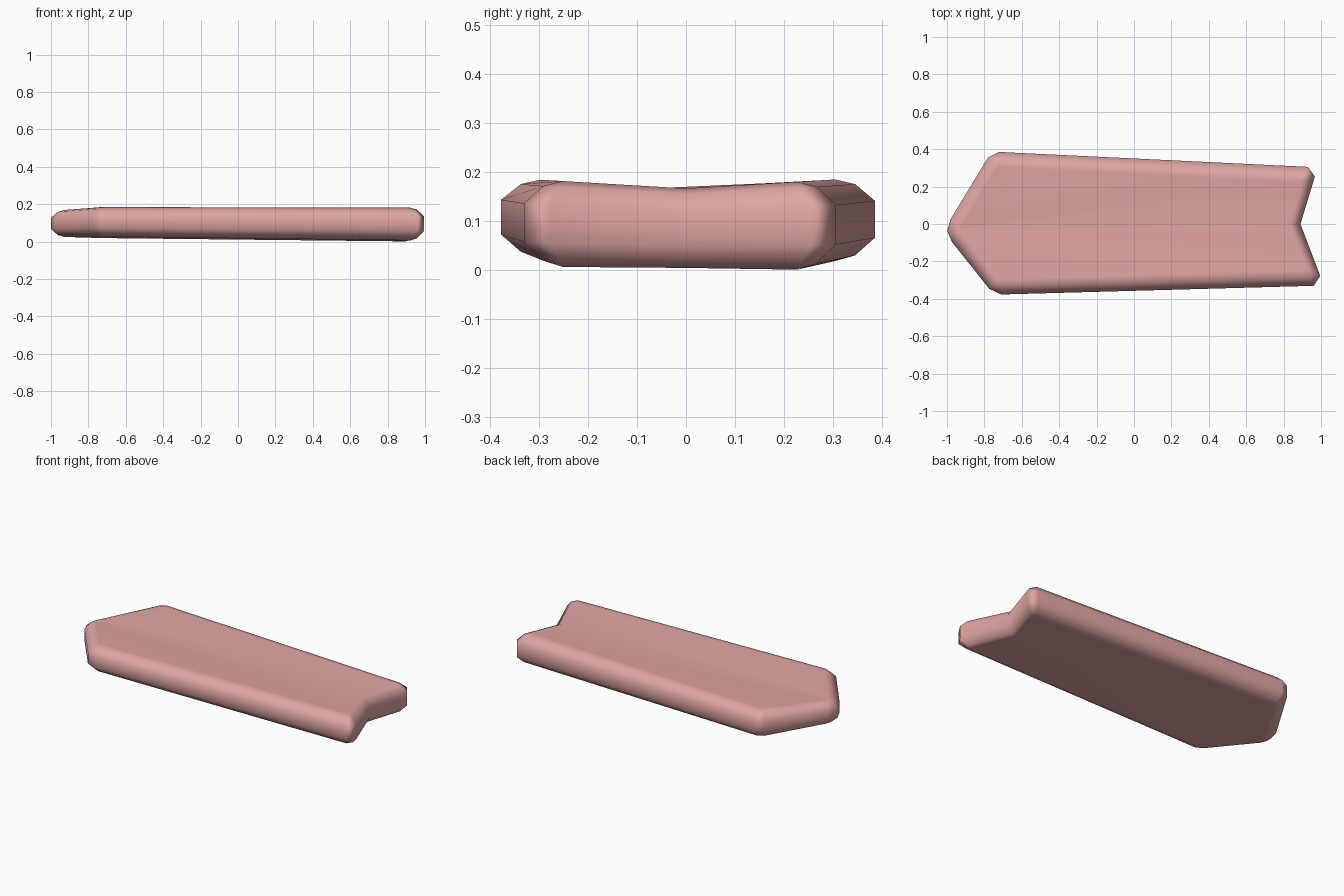
import bpy
import bmesh
from mathutils import Vector

cube = bpy.data.objects.get("Cube")
if cube:
    bpy.data.objects.remove(cube, do_unlink=True)

pink = bpy.data.materials.new("dusty pink")
pink.use_nodes = True
COLOUR = (0.73, 0.376, 0.366, 1)
pink.diffuse_color = COLOUR
pink.node_tree.nodes["Principled BSDF"].inputs["Base Color"].default_value = COLOUR

# Outline corners, counter-clockwise: x, y, corner cut, bevel width of the following edge
OUTLINE = [(-1.02, -0.038, 0.075, 0.07), (-0.749, -0.378, 0.04, 0.08),
           (1.015, -0.329, 0.055, 0.055), (0.89, 0.0, 0, 0.055),
           (0.982, 0.303, 0.052, 0.08), (-0.761, 0.387, 0.038, 0.07)]
N = len(OUTLINE)


def inset_outline(amount):
    """Move every edge inward by its bevel width and trim the corners."""
    pts = [Vector(c[:2]) for c in OUTLINE]
    dirs = [(pts[(i + 1) % N] - pts[i]).normalized() for i in range(N)]
    ring = []
    for i, (x, y, cut, width) in enumerate(OUTLINE):
        d0, d1 = dirs[i - 1], dirs[i]
        n0, n1 = Vector((-d0.y, d0.x)), Vector((-d1.y, d1.x))
        a, b = OUTLINE[i - 1][3] * amount, width * amount
        cross = n0.cross(n1)
        p = pts[i] + Vector((a * n1.y - b * n0.y, b * n0.x - a * n1.x)) / cross
        cut *= 1 - 0.75 * amount
        if not cut:
            ring.append(p)
            continue
        start, end = p - d0 * cut, p + d1 * cut
        ring.append(start)
        if i == 0:
            ring.append(((start + end) / 2 + p) / 2)
        ring.append(end)
    return ring


def height(x, y, t):
    """Blend from the tilted underside to the slightly sagging top."""
    low = 0.0145 - 0.0115 * x - 0.012 * y
    high = 0.167 + 0.06 * abs(y)
    return low + (high - low) * t


# Stack of rings from underside to top
bm = bmesh.new()
rings = []
for amount, t in [(1, 0), (0.5, 0.07), (0, 0.28), (0, 0.72), (0.5, 0.93), (1, 1)]:
    rings.append([bm.verts.new((p.x, p.y, height(p.x, p.y, t)))
                  for p in inset_outline(amount)])
for lower, upper in zip(rings, rings[1:]):
    for i in range(len(lower)):
        j = (i + 1) % len(lower)
        bm.faces.new((lower[i], lower[j], upper[j], upper[i]))

# Close both sides, creased along the line from tip to notch
tip, notch = 1, 7
bm.faces.new(rings[0][::-1])
top = rings[-1]
bm.faces.new(top[tip:notch + 1])
bm.faces.new(top[notch:] + top[:tip + 1])
bmesh.ops.recalc_face_normals(bm, faces=bm.faces)

mesh = bpy.data.meshes.new("notched_slab")
bm.to_mesh(mesh)
bm.free()
mesh.materials.append(pink)
slab = bpy.data.objects.new("notched_slab", mesh)
bpy.context.collection.objects.link(slab)

# Soft bevels with flat broad faces
bpy.context.view_layer.objects.active = slab
slab.select_set(True)
bpy.ops.object.shade_smooth_by_angle(angle=1.1)
weighted = slab.modifiers.new("flat broad faces", "WEIGHTED_NORMAL")
weighted.keep_sharp = True
